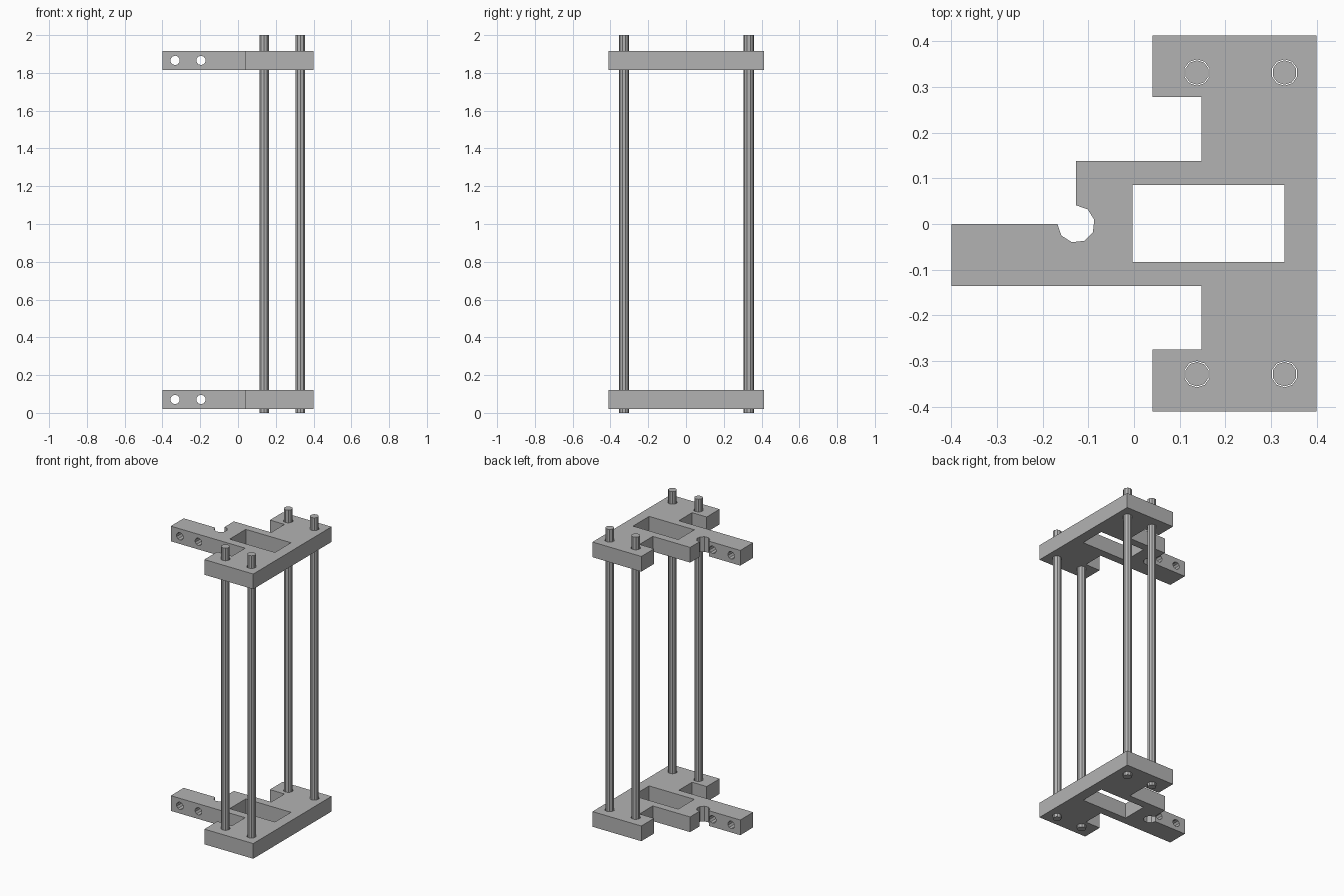
import bpy, bmesh
from math import sin, cos, pi, radians

cube = bpy.data.objects.get("Cube")
if cube:
    bpy.data.objects.remove(cube)

grey = bpy.data.materials.new("grey metal")
grey.use_nodes = True
grey.diffuse_color = (0.45, 0.45, 0.45, 1)
grey.node_tree.nodes["Principled BSDF"].inputs["Base Color"].default_value = (0.45, 0.45, 0.45, 1)

SIDES = 10
THICK = 0.101
ROD_SPOTS = [(x, y) for x in (0.138, 0.33) for y in (-0.329, 0.332)]


def link(name, mesh):
    obj = bpy.data.objects.new(name, mesh)
    bpy.context.collection.objects.link(obj)
    return obj


def circle(cx, cy, r, n=SIDES):
    return [(cx + r * cos(2 * pi * (i + 0.5) / n), cy + r * sin(2 * pi * (i + 0.5) / n)) for i in range(n)]


def extruded(name, loops, depth):
    """Solid made from an outline and its inner holes, centred on z = 0."""
    curve = bpy.data.curves.new(name, "CURVE")
    curve.dimensions = "2D"
    curve.fill_mode = "BOTH"
    curve.extrude = depth / 2
    for pts in loops:
        spline = curve.splines.new("POLY")
        spline.points.add(len(pts) - 1)
        for p, (x, y) in zip(spline.points, pts):
            p.co = (x, y, 0, 1)
        spline.use_cyclic_u = True
    temp = link(name + " curve", curve)
    deps = bpy.context.evaluated_depsgraph_get()
    mesh = bpy.data.meshes.new_from_object(temp.evaluated_get(deps))
    bpy.data.objects.remove(temp)
    bm = bmesh.new()
    bm.from_mesh(mesh)
    bmesh.ops.remove_doubles(bm, verts=bm.verts, dist=1e-5)
    bmesh.ops.recalc_face_normals(bm, faces=bm.faces)
    bm.to_mesh(mesh)
    bm.free()
    mesh.name = name
    mesh.materials.clear()
    mesh.materials.append(grey)
    mesh.polygons.foreach_set("use_smooth", [False] * len(mesh.polygons))
    return link(name, mesh)


# Plate outline: arm, round notch, then the two bracket ends
notch = [(-0.127 + 0.041 * cos(radians(180 + 270 * i / 7)),
          0.041 * sin(radians(180 + 270 * i / 7))) for i in range(8)]
outline = [(-0.4, 0)] + notch + [
    (-0.127, 0.138), (0.148, 0.138), (0.148, 0.278), (0.04, 0.278), (0.04, 0.413),
    (0.4, 0.413), (0.4, -0.411), (0.04, -0.411), (0.04, -0.275), (0.148, -0.275),
    (0.148, -0.136), (-0.4, -0.136)]
window = [(-0.003, -0.083), (0.33, -0.083), (0.33, 0.086), (-0.003, 0.086)]
rod_holes = [circle(x, y, 0.029) for x, y in ROD_SPOTS]

# Cutter for the two cross holes in the arm
cutter = extruded("arm_hole_cutter", [circle(x, 0, 0.025) for x in (-0.333, -0.196)], 0.4)
cutter.rotation_euler.x = pi / 2
cutter.hide_render = True
cutter.hide_set(True)

# Lower and upper plates
for name, z in (("lower_plate", 0.071), ("upper_plate", 1.866)):
    plate = extruded(name, [outline, window] + rod_holes, THICK)
    plate.location.z = z
    cutter.location.z = z
    cut = plate.modifiers.new("arm holes", "BOOLEAN")
    cut.object = cutter
    cut.solver = "EXACT"
    bpy.context.view_layer.update()
    mesh = bpy.data.meshes.new_from_object(
        plate.evaluated_get(bpy.context.evaluated_depsgraph_get()))
    plate.modifiers.clear()
    plate.data = mesh
bpy.data.objects.remove(cutter)

# Four upright rods
for i, (x, y) in enumerate(ROD_SPOTS):
    rod = extruded(f"rod_{i + 1}", [circle(0, 0, 0.0268)], 2)
    rod.location = (x, y, 1)
